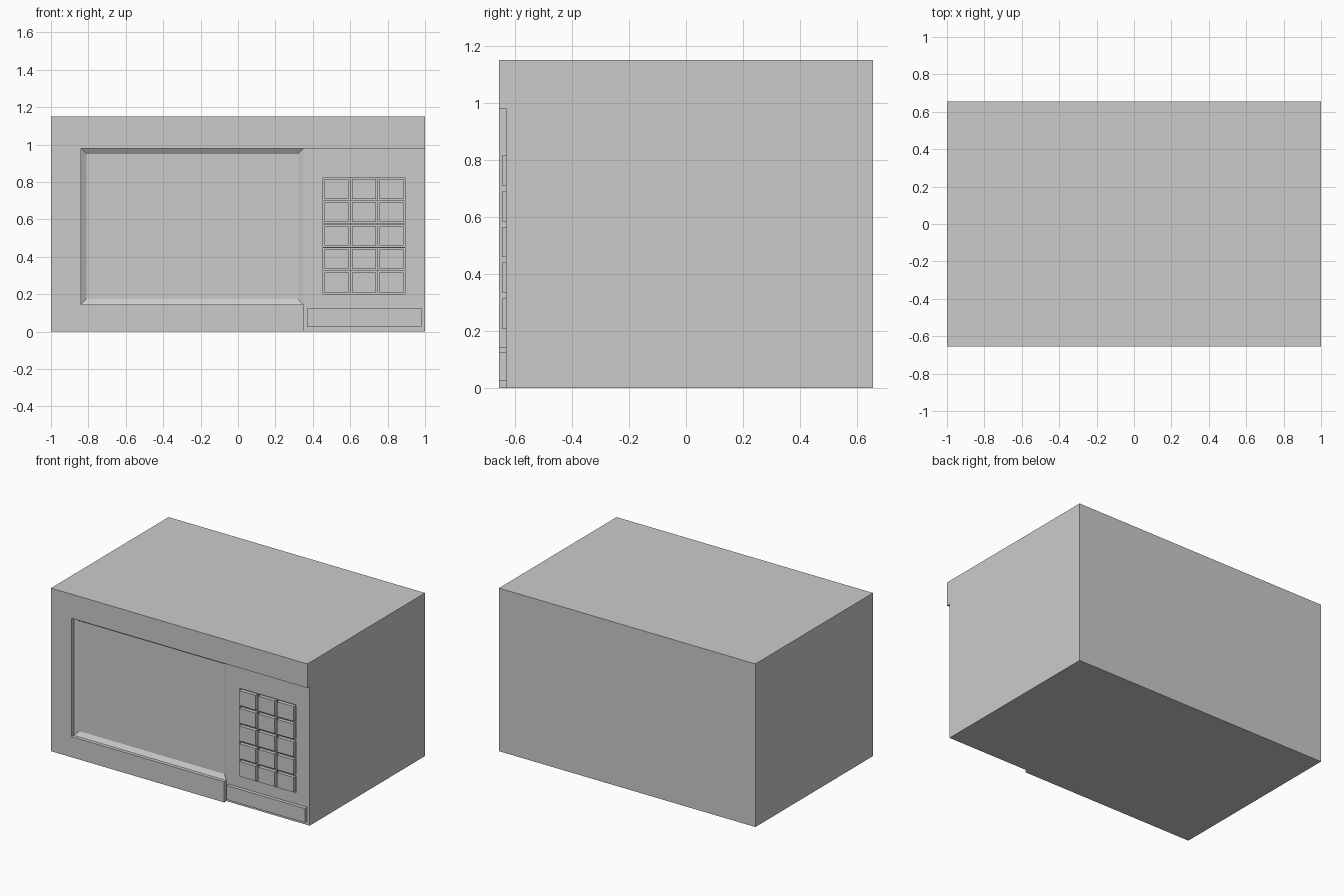
import bpy, bmesh
from mathutils import Matrix, Vector

if "Cube" in bpy.data.objects:
    bpy.data.objects.remove(bpy.data.objects["Cube"])


def finish(bm, name, cutter=False):
    bmesh.ops.recalc_face_normals(bm, faces=bm.faces)
    mesh = bpy.data.meshes.new(name)
    bm.to_mesh(mesh)
    bm.free()
    ob = bpy.data.objects.new(name, mesh)
    bpy.context.collection.objects.link(ob)
    ob.hide_render = cutter
    ob.hide_viewport = cutter
    return ob


def add_box(bm, x0, x1, y0, y1, z0, z1):
    centre = Vector(((x0 + x1) / 2, (y0 + y1) / 2, (z0 + z1) / 2))
    size = Matrix.Diagonal((x1 - x0, y1 - y0, z1 - z0, 1))
    bmesh.ops.create_cube(bm, size=1, matrix=Matrix.Translation(centre) @ size)


def cut(ob, cutter):
    mod = ob.modifiers.new(cutter.name, 'BOOLEAN')
    mod.operation = 'DIFFERENCE'
    mod.solver = 'EXACT'
    mod.object = cutter


FRONT, PANEL, WINDOW = -0.655, -0.63, -0.61

# Cabinet
bm = bmesh.new()
add_box(bm, -1, 1, FRONT, 0.655, 0, 1.15)
cabinet = finish(bm, "cabinet")

# Stepped front recess with a sloped window pan
bm = bmesh.new()
pts = [(-0.84, 0.98), (0.35, 0.98), (1.1, 0.98), (1.1, -0.1),
       (0.35, -0.1), (0.35, 0.145), (-0.84, 0.145)]
a, b, c, d, e, f, g = [bm.verts.new((x, -0.75, z)) for x, z in pts]
floor = [bm.faces.new((a, b, f, g)), bm.faces.new((b, c, d, e, f))]
new = bmesh.ops.extrude_face_region(bm, geom=floor, use_keep_orig=True)["geom"]
for v in new:
    if isinstance(v, bmesh.types.BMVert):
        v.co.y = PANEL
bmesh.ops.recalc_face_normals(bm, faces=bm.faces)
pan = next(q for q in new if isinstance(q, bmesh.types.BMFace)
           and q.calc_center_median().x < 0)
bmesh.ops.inset_region(bm, faces=[pan], thickness=0.03, use_even_offset=True)
for v in pan.verts:
    v.co.y = WINDOW
cut(cabinet, finish(bm, "front_recess_cutter", True))

# Keypad: each key sits in its own shallow pocket
keys, pockets = bmesh.new(), bmesh.new()
gap = 0.008
for col in range(3):
    for row in range(5):
        x, z = 0.462 + 0.147 * col, 0.21 + 0.125 * row
        add_box(keys, x, x + 0.128, -0.645, -0.618, z, z + 0.105)
        add_box(pockets, x - gap, x + 0.128 + gap, -0.7, -0.62,
                z - gap, z + 0.105 + gap)
finish(keys, "keypad_keys")
cut(cabinet, finish(pockets, "key_pocket_cutter", True))

# Door release bar below the keypad
bm = bmesh.new()
add_box(bm, 0.37, 0.98, FRONT, PANEL + 0.005, 0.025, 0.125)
finish(bm, "door_release_button")
